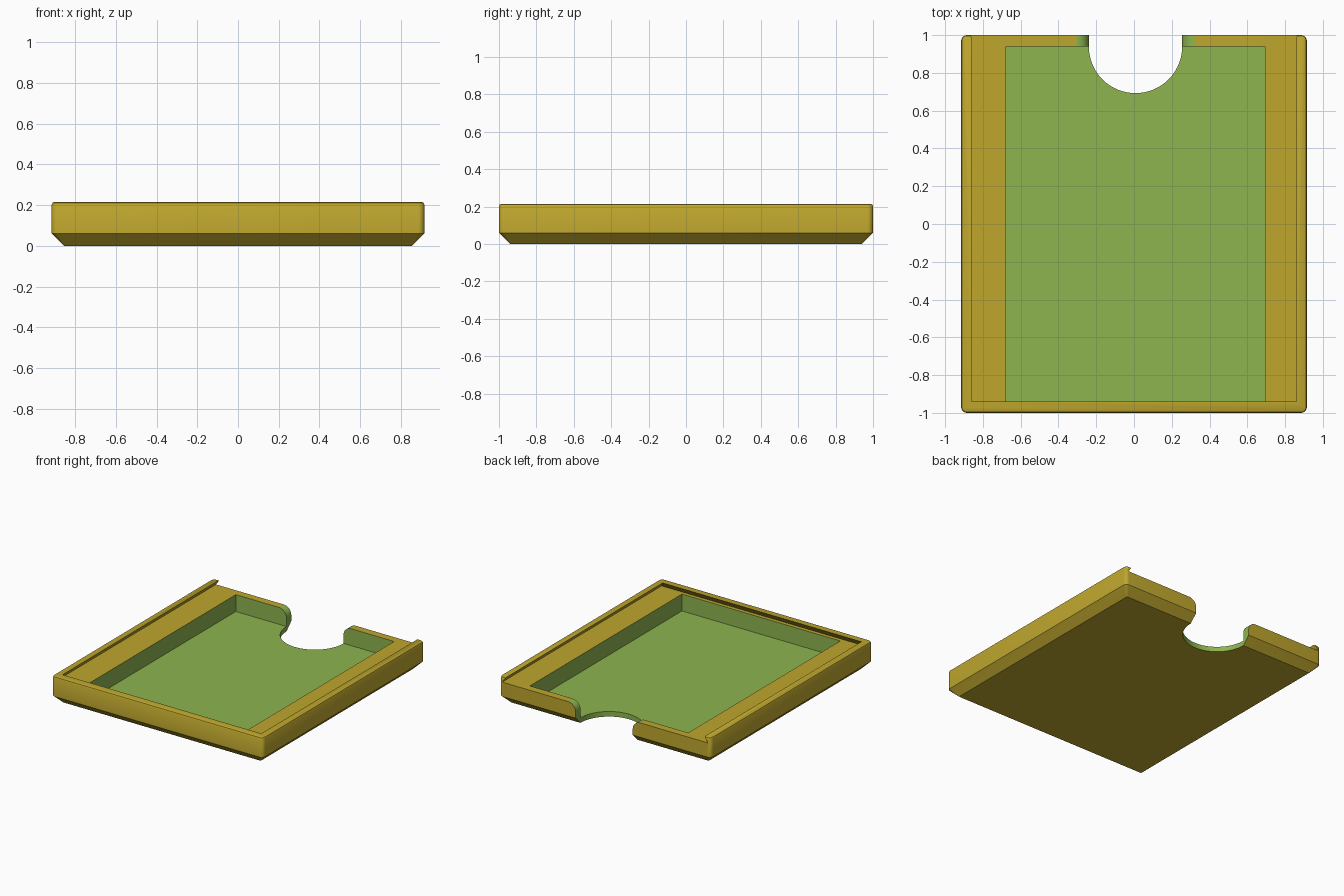
import bpy, bmesh, math

if "Cube" in bpy.data.objects:
    bpy.data.objects.remove(bpy.data.objects["Cube"])


def material(name, color):
    m = bpy.data.materials.new(name)
    m.diffuse_color = (*color, 1)
    m.use_nodes = True
    m.node_tree.nodes["Principled BSDF"].inputs["Base Color"].default_value = m.diffuse_color
    return m


MATS = [material("gold", (0.52, 0.385, 0.027)), material("green", (0.27, 0.46, 0.08))]
RIM, LEDGE, FLOOR = 0.215, 0.172, 0.04    # heights of rim, lid ledge and tray floor
CX, R, WALL_Y = 0.008, 0.247, 0.94        # thumb notch centre, radius, inner wall


def loft(name, rings, mat=0):
    """Solid skinned through matching closed rings of points."""
    bm = bmesh.new()
    loops = [[bm.verts.new(p) for p in ring] for ring in rings]
    n = len(loops[0])
    for a, b in zip(loops, loops[1:]):
        for i in range(n):
            j = (i + 1) % n
            bm.faces.new((a[i], a[j], b[j], b[i]))
    bm.faces.new(loops[0][::-1])
    bm.faces.new(loops[-1])
    bmesh.ops.recalc_face_normals(bm, faces=bm.faces)
    for f in bm.faces:
        f.material_index = mat
    me = bpy.data.meshes.new(name)
    bm.to_mesh(me)
    bm.free()
    for m in MATS:
        me.materials.append(m)
    ob = bpy.data.objects.new(name, me)
    bpy.context.collection.objects.link(ob)
    return ob


def rounded_rect(hx, hy, r, z, steps=6):
    pts = []
    for k, (sx, sy) in enumerate([(1, 1), (-1, 1), (-1, -1), (1, -1)]):
        for i in range(steps + 1):
            a = math.pi / 2 * (k + i / steps)
            pts.append((sx * (hx - r) + r * math.cos(a), sy * (hy - r) + r * math.sin(a), z))
    return pts


def rect(x0, x1, y0, y1, z):
    return [(x0, y0, z), (x1, y0, z), (x1, y1, z), (x0, y1, z)]


# Outer body: chamfered underside, rounded corners, softened top edge
HX, HY = 0.915, 1.0
tray = loft("tray_body", [
    rounded_rect(HX - 0.06, HY - 0.06, 0.004, 0),
    rounded_rect(HX, HY, 0.03, 0.06),
    rounded_rect(HX, HY, 0.03, RIM - 0.012),
    rounded_rect(HX - 0.004, HY - 0.004, 0.027, RIM - 0.004),
    rounded_rect(HX - 0.012, HY - 0.012, 0.02, RIM)])

# Undercut groove for a sliding lid, open at the back
slope = 0.03 / (RIM - LEDGE)
over = 0.05 * slope
lid_groove = loft("lid_groove_cutter", [
    rect(-0.89, 0.89, -0.97, 1.2, LEDGE),
    rect(-0.86, 0.86, -0.94, 1.2, RIM),
    rect(-0.86 + over, 0.86 - over, -0.94 + over, 1.2, RIM + 0.05)])

# Main compartment
compartment = loft("compartment_cutter", [
    rect(-0.677, 0.693, -0.94, WALL_Y, z) for z in (FLOOR, 0.4)], 1)

# Round thumb notch through the floor
circle = [(CX + R * math.cos(t), WALL_Y + R * math.sin(t))
          for t in (2 * math.pi * i / 96 for i in range(96))]
floor_notch = loft("floor_notch_cutter", [
    [(x, y, z) for x, y in circle] for z in (-0.1, 0.41)], 1)

# Opening in the back wall with rounded upper shoulders
f = 0.065
side = [(R, -0.12)]
for i in range(9):
    a = math.pi / 2 * i / 8
    side.append((R + f - f * math.cos(a), LEDGE - f + f * math.sin(a)))
side.append((R + f, 0.42))
profile = side + [(-x, z) for x, z in reversed(side)]
wall_notch = loft("wall_notch_cutter", [
    [(CX + x, y, z) for x, z in profile] for y in (WALL_Y - 0.005, 1.22)], 1)

# Carve everything out of the body
bpy.context.view_layer.objects.active = tray
for cutter in (lid_groove, compartment, floor_notch, wall_notch):
    cutter.hide_render = True
    mod = tray.modifiers.new(cutter.name, 'BOOLEAN')
    mod.operation = 'DIFFERENCE'
    mod.solver = 'EXACT'
    mod.object = cutter
    bpy.ops.object.modifier_apply(modifier=mod.name)
    bpy.data.objects.remove(cutter)

bpy.ops.object.select_all(action='DESELECT')
tray.select_set(True)
bpy.ops.object.shade_smooth_by_angle(angle=math.radians(30))
